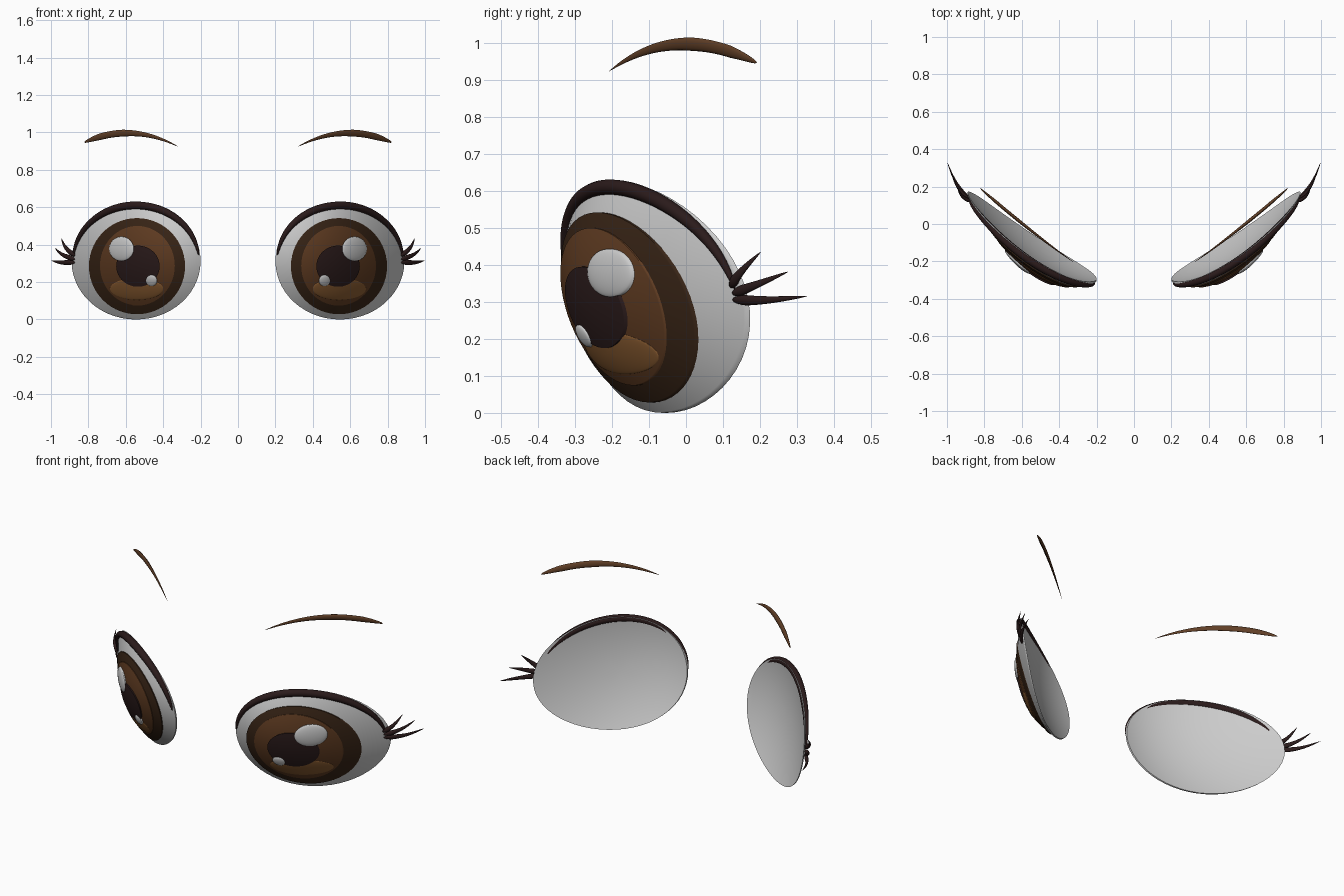
import bpy, bmesh
from math import sin, cos, pi, sqrt, radians
from mathutils import Vector

if "Cube" in bpy.data.objects:
    bpy.data.objects.remove(bpy.data.objects["Cube"])

CX, CZ, RX, RZ = 0.545, 0.312, 0.345, 0.312   # eye centre and radii seen from the front
NORMAL = Vector((0.56, -0.81, -0.18)).normalized()


def material(name, rgb):
    m = bpy.data.materials.new(name)
    m.diffuse_color = (*rgb, 1)
    m.use_nodes = True
    m.node_tree.nodes["Principled BSDF"].inputs["Base Color"].default_value = m.diffuse_color
    return m


LASH = material("lash_dark", (0.024, 0.011, 0.011))
RING = material("iris_ring_brown", (0.040, 0.018, 0.008))
BROWN = material("iris_brown", (0.120, 0.046, 0.016))
AMBER = material("amber", (0.250, 0.105, 0.030))
BROW = material("brow_brown", (0.120, 0.050, 0.020))


def face_y(x, z):
    """Curved face surface that the eye sits on."""
    dx, dz = x - CX, z - CZ
    return -0.18 + 0.667 * dx - 0.21 * dz + 0.95 * dx * dx + 0.6 * dz * dz


def eye_y(x, z):
    """Front surface of the eyeball."""
    r2 = ((x - CX) / RX) ** 2 + ((z - CZ) / RZ) ** 2
    return face_y(x, z) - 0.06 * max(0, 1 - r2)


def finish(name, bm, mat):
    bmesh.ops.recalc_face_normals(bm, faces=bm.faces)
    me = bpy.data.meshes.new(name)
    bm.to_mesh(me)
    bm.free()
    ob = bpy.data.objects.new(name, me)
    bpy.context.collection.objects.link(ob)
    if mat:
        me.materials.append(mat)
    mod = ob.modifiers.new("mirror", 'MIRROR')
    mod.use_axis = (True, False, False)
    mod.use_clip = False
    mod.use_mirror_merge = False
    bpy.ops.object.select_all(action='DESELECT')
    ob.select_set(True)
    bpy.context.view_layer.objects.active = ob
    bpy.ops.object.shade_smooth_by_angle(angle=radians(50))


def skin(bm, loops, first, last):
    """Bridge vertex loops and close both ends with a point."""
    n = len(loops[0])
    for a, b in zip(loops, loops[1:]):
        for i in range(n):
            j = (i + 1) % n
            bm.faces.new((a[i], a[j], b[j], b[i]))
    for tip, loop in ((first, loops[0]), (last, loops[-1])):
        v = bm.verts.new(tip)
        for i in range(n):
            bm.faces.new((v, loop[i], loop[(i + 1) % n]))


def patch(name, cx, cz, rx, rz, front, back, mat=None, n=56, rings=10):
    """Oval plate whose front and back follow the given surfaces."""
    bm = bmesh.new()

    def ring(r, surf):
        pts = [(cx + rx * r * cos(2 * pi * i / n), cz + rz * r * sin(2 * pi * i / n)) for i in range(n)]
        return [bm.verts.new((x, surf(x, z, r), z)) for x, z in pts]

    radii = [sin(pi / 2 * k / rings) for k in range(1, rings + 1)]
    loops = [ring(r, front) for r in radii] + [ring(r, back) for r in reversed(radii)]
    skin(bm, loops, (cx, front(cx, cz, 0), cz), (cx, back(cx, cz, 0), cz))
    finish(name, bm, mat)


def decal(name, cx, cz, rx, rz, lift, dome=0.0, mat=None):
    """Raised plate on the eyeball."""
    patch(name, cx, cz, rx, rz,
          lambda x, z, r: eye_y(x, z) - lift - dome * sqrt(max(0, 1 - r * r)),
          lambda x, z, r: eye_y(x, z) + 0.004, mat)


def strand(name, path, width, depth, mat, steps=36, n=12):
    """Tapered oval tube along a path given by functions of 0..1."""
    bm = bmesh.new()
    loops = []
    for k in range(steps):
        s = (k + 0.5) / steps
        t = (path(s + 0.005) - path(s - 0.005)).normalized()
        side = t.cross(NORMAL).normalized()
        out = side.cross(t)
        w = width(s)
        loops.append([bm.verts.new(path(s) + side * w * cos(2 * pi * i / n)
                                   + out * w * depth * sin(2 * pi * i / n)) for i in range(n)])
    skin(bm, loops, path(0), path(1))
    finish(name, bm, mat)


# Eyeball shell
patch("eye_white", CX, CZ, RX, RZ,
      lambda x, z, r: eye_y(x, z) - 0.006,
      lambda x, z, r: face_y(x, z) + 0.008 * (1 - r * r) + 0.004)

# Iris, pupil and highlights
decal("iris_ring", 0.540, 0.285, 0.257, 0.257, 0.013, mat=RING)
decal("iris", 0.538, 0.287, 0.200, 0.213, 0.017, mat=BROWN)
decal("iris_glow", 0.542, 0.163, 0.142, 0.058, 0.018, 0.006, AMBER)
decal("pupil", 0.535, 0.285, 0.116, 0.110, 0.026, mat=LASH)
decal("large_highlight", 0.623, 0.378, 0.066, 0.065, 0.024, 0.014)
decal("small_highlight", 0.462, 0.208, 0.030, 0.030, 0.028, 0.010)


# Upper eyelid line
def lid(s):
    a = radians(4 + 170 * s)
    x, z = CX + 0.336 * cos(a), CZ + 0.298 * sin(a)
    return Vector((x, face_y(x, z) - 0.014, z))


strand("upper_eyelid", lid, lambda s: 0.021 * max(0, sin(pi * s)) ** 0.5, 1.0, LASH, steps=64)

# Outer lashes
for i, (a, b) in enumerate((((0.872, 0.125, 0.306), (0.998, 0.330, 0.316)),
                            ((0.872, 0.125, 0.322), (0.978, 0.277, 0.382)),
                            ((0.870, 0.120, 0.340), (0.945, 0.203, 0.436)))):
    a, b = Vector(a), Vector(b)
    strand("eyelash_%d" % (i + 1),
           lambda s: a.lerp(b, s) + Vector((0.012, -0.012, -0.006)) * sin(pi * s),
           lambda s: 0.017 * min(1, sqrt(s * 5)) * (1 - s) ** 0.7, 0.7, LASH, steps=16)

# Eyebrow
strand("eyebrow",
       lambda s: Vector((0.318 + 0.505 * s, -0.208 + 0.355 * s + 0.045 * s * s,
                         0.923 + 0.270 * s - 0.247 * s * s)),
       lambda s: 0.021 * min(1, (1.7 * s) ** 0.8) * min(1, sqrt((1 - s) * 6)) * (1 - 0.2 * s),
       0.45, BROW, steps=40)
